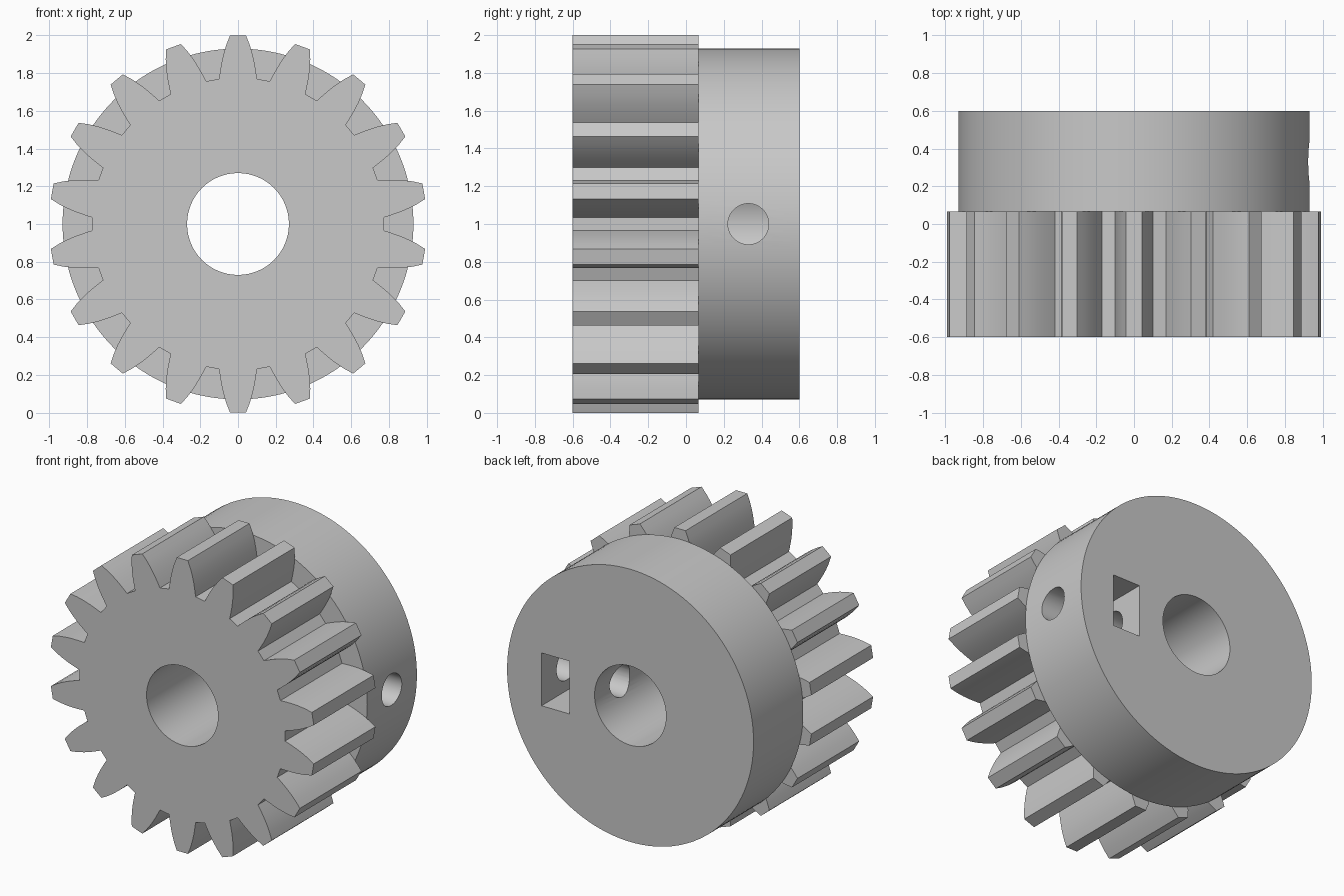
import bpy
import bmesh
from math import sin, cos, pi, radians
from mathutils import Vector

cube = bpy.data.objects.get("Cube")
if cube:
    bpy.data.objects.remove(cube)

TEETH = 18
FRONT, STEP, BACK = -0.6, 0.065, 0.6
AXIS_Z = 1.0

grey = bpy.data.materials.new("plain grey")
grey.use_nodes = True
colour = (0.58, 0.58, 0.58, 1)
grey.diffuse_color = colour
grey.node_tree.nodes["Principled BSDF"].inputs["Base Color"].default_value = colour


def prism(name, outline, start, depth):
    """Extrude a closed outline of 3D points along a depth vector."""
    bm = bmesh.new()
    face = bm.faces.new([bm.verts.new(p) for p in outline])
    result = bmesh.ops.extrude_face_region(bm, geom=[face], use_keep_orig=True)
    moved = [g for g in result["geom"] if isinstance(g, bmesh.types.BMVert)]
    bmesh.ops.translate(bm, verts=moved, vec=depth)
    bmesh.ops.translate(bm, verts=bm.verts, vec=start)
    bmesh.ops.recalc_face_normals(bm, faces=bm.faces)
    mesh = bpy.data.meshes.new(name)
    bm.to_mesh(mesh)
    bm.free()
    mesh.materials.append(grey)
    obj = bpy.data.objects.new(name, mesh)
    bpy.context.collection.objects.link(obj)
    return obj


def circle(radius, count, u, v):
    steps = [2 * pi * i / count for i in range(count)]
    return [(u * cos(a) + v * sin(a)) * radius for a in steps]


def cut(obj, cutter):
    """Subtract a cutter, apply the result and discard the cutter."""
    cutter.hide_render = True
    mod = obj.modifiers.new("cut", "BOOLEAN")
    mod.operation = "DIFFERENCE"
    mod.solver = "EXACT"
    mod.object = cutter
    bpy.ops.object.select_all(action="DESELECT")
    obj.select_set(True)
    bpy.context.view_layer.objects.active = obj
    bpy.ops.object.modifier_apply(modifier=mod.name)
    bpy.data.objects.remove(cutter)


X, Y, Z = Vector((1, 0, 0)), Vector((0, 1, 0)), Vector((0, 0, 1))

# Toothed rim: (half width, height) down one flank, mirrored and repeated
flank = [(0.042, 1.0), (0.062, 0.95), (0.077, 0.9), (0.088, 0.85),
         (0.096, 0.8), (0.1, 0.769)]
tooth = [(-w, h) for w, h in reversed(flank)] + flank
outline = []
for i in range(TEETH):
    turn = 2 * pi * i / TEETH
    across = X * cos(turn) - Z * sin(turn)
    outward = X * sin(turn) + Z * cos(turn)
    outline += [across * w + outward * h for w, h in tooth]
gear = prism("toothed_gear", outline, Y * FRONT + Z * AXIS_Z, Y * (STEP - FRONT))

# Round hub behind the teeth
hub = prism("hub", circle(0.93, 128, X, Z), Y * STEP + Z * AXIS_Z, Y * (BACK - STEP))

# Shaft bore through both parts
for part in (gear, hub):
    cut(part, prism("bore_cutter", circle(0.27, 64, X, Z), Y * -1 + Z * AXIS_Z, Y * 2))

# Set screw hole from the side of the hub into the bore
cut(hub, prism("screw_cutter", circle(0.108, 48, Y, Z), Y * 0.33 + Z * AXIS_Z, X * 1.2))

# Nut slot open at the back of the hub
slot = [X * x + Z * z for x, z in ((0.46, -0.18), (0.67, -0.18), (0.67, 0.18), (0.46, 0.18))]
cut(hub, prism("nut_slot_cutter", slot, Y * 0.15 + Z * AXIS_Z, Y))

# Smooth curved walls, keep edges sharp
bpy.ops.object.select_all(action="DESELECT")
for part in (gear, hub):
    part.select_set(True)
bpy.context.view_layer.objects.active = hub
bpy.ops.object.shade_smooth_by_angle(angle=radians(25))
